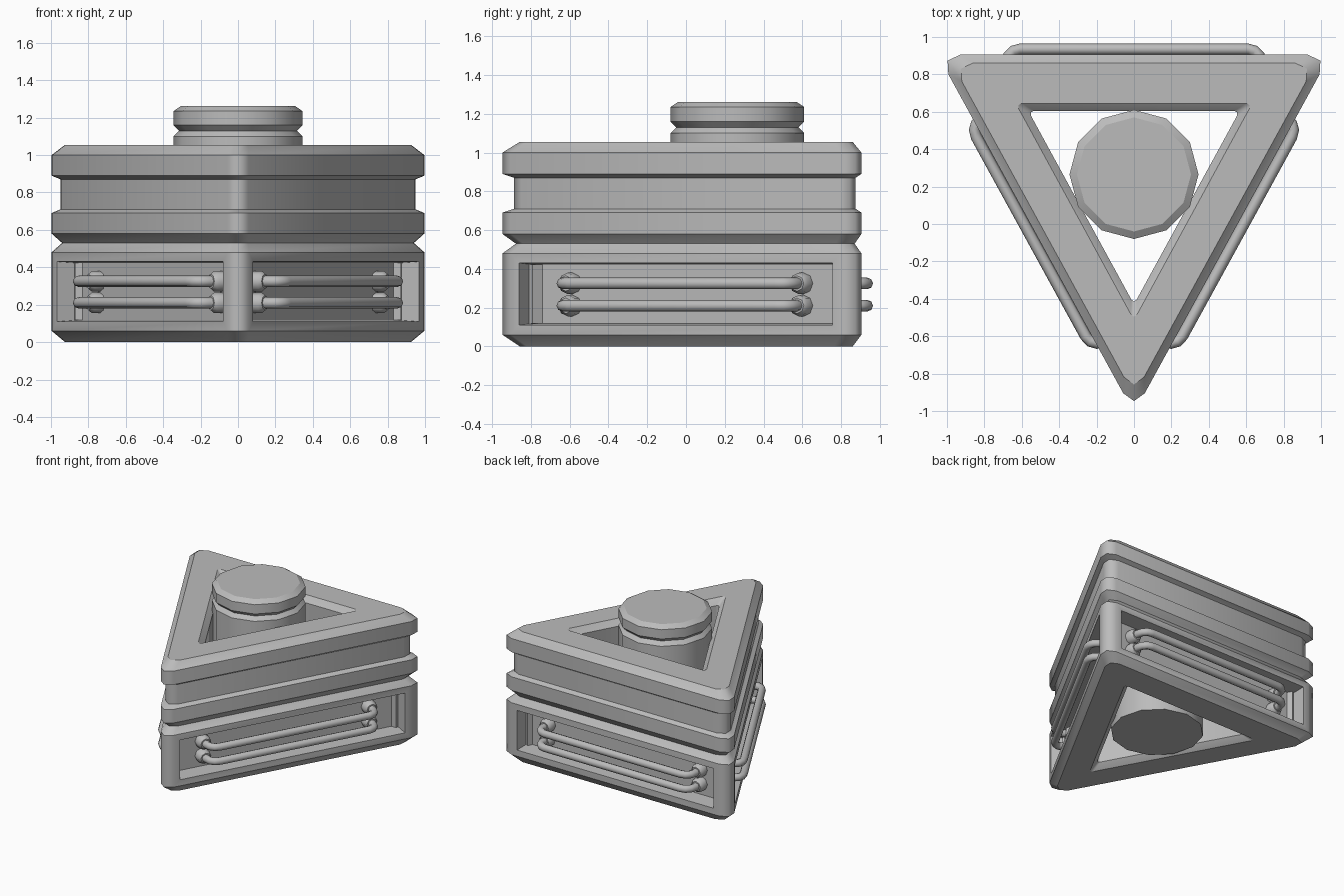
import bpy, bmesh, math
from mathutils import Vector, Matrix

if "Cube" in bpy.data.objects:
    bpy.data.objects.remove(bpy.data.objects["Cube"])

grey = bpy.data.materials.new("plain_grey")
grey.use_nodes = True
GREY = (0.5, 0.5, 0.5, 1)
grey.diffuse_color = GREY
grey.node_tree.nodes["Principled BSDF"].inputs["Base Color"].default_value = GREY


def loft(rows, closed=False):
    """Skin a list of equal-length rings; cap the ends unless the loft is closed."""
    bm = bmesh.new()
    rings = [[bm.verts.new(p) for p in row] for row in rows]
    n = len(rings[0])
    pairs = list(zip(rings, rings[1:]))
    if closed:
        pairs.append((rings[-1], rings[0]))
    else:
        bm.faces.new(rings[0])
        bm.faces.new(rings[-1])
    for a, b in pairs:
        for i in range(n):
            j = (i + 1) % n
            bm.faces.new((a[i], a[j], b[j], b[i]))
    bmesh.ops.recalc_face_normals(bm, faces=bm.faces)
    return bm


def finish(name, bm, matrix=None):
    mesh = bpy.data.meshes.new(name)
    bm.to_mesh(mesh)
    bm.free()
    mesh.materials.append(grey)
    obj = bpy.data.objects.new(name, mesh)
    bpy.context.collection.objects.link(obj)
    if matrix:
        obj.matrix_world = matrix
    return obj


def smooth(obj, degrees):
    bpy.ops.object.select_all(action='DESELECT')
    obj.select_set(True)
    bpy.context.view_layer.objects.active = obj
    bpy.ops.object.shade_smooth_by_angle(angle=math.radians(degrees))


def triangle(half, back, tip, cut):
    """Triangle outline with each corner rounded by three points."""
    corners = [Vector((half, back)), Vector((-half, back)), Vector((0, tip))]
    pts = []
    for i, v in enumerate(corners):
        a = v + (corners[i - 1] - v).normalized() * cut
        b = v + (corners[(i + 1) % 3] - v).normalized() * cut
        pts += [a, 0.4 * v + 0.3 * (a + b), b]
    side = (corners[0] - corners[2]).length
    inradius = half * (back - tip) / (half + side)
    return pts, Vector((0, back - inradius)), inradius


def ring(shape, inset, z):
    pts, centre, inradius = shape
    return [(*(centre + (p - centre) * (1 - inset / inradius)), z) for p in pts]


# Triangular housing: outer wall profile going up, then the hole going down
BACK, TIP, HALF = 0.905, -1.01, 1.05
outer = triangle(HALF, BACK, TIP, 0.12)
hole = triangle(0.565, 0.605, -0.43, 0.03)
outer_profile = [(0.045, 0), (0, 0.06), (0, 0.48), (0.035, 0.53), (0, 0.58), (0, 0.69),
                 (0.03, 0.71), (0.03, 0.87), (0, 0.89), (0, 1.0), (0.045, 1.055)]
hole_profile = [(-0.04, 1.055), (0, 1.01), (0, 0.045), (-0.04, 0)]
bm = loft([ring(outer, d, z) for d, z in outer_profile]
          + [ring(hole, d, z) for d, z in hole_profile], closed=True)
for f in bm.faces:
    f.smooth = True
for e in bm.edges:
    e.smooth = abs(e.verts[0].co.z - e.verts[1].co.z) > 0.001

# Recessed window in each lower side panel
panels = [f for f in bm.faces
          if f.calc_area() > 0.5 and abs(f.calc_center_median().z - 0.27) < 0.02]
bmesh.ops.inset_individual(bm, faces=panels, thickness=0.07)
for f in panels:
    for e in f.edges:
        e.smooth = False
bmesh.ops.inset_individual(bm, faces=panels, thickness=0.012, depth=-0.13)
for f in panels:
    for e in f.edges:
        e.smooth = False
    for v in f.verts:
        for e in v.link_edges:
            e.smooth = False
finish("triangular_housing", bm)


# Central column with a grooved cap
def disc(r, z, n=12):
    return [(r * math.cos(math.tau * i / n), r * math.sin(math.tau * i / n), z) for i in range(n)]


column = [(0.345, 0), (0.345, 1.10), (0.315, 1.13), (0.345, 1.16), (0.345, 1.235), (0.305, 1.262)]
smooth(finish("central_column", loft([disc(r, z) for r, z in column]),
              Matrix.Translation((0, 0.265, 0))), 31)

# Handrails: two bent tubes with collars in each window
REACH, BEND, RADIUS = 0.68, 0.07, 0.03


def tube_ring(s, depth, degrees, radius=RADIUS):
    a = math.radians(degrees)
    u = Vector((-math.sin(a), math.cos(a), 0))
    return [Vector((s, depth, 0)) + radius * (math.cos(t) * u + Vector((0, 0, math.sin(t))))
            for t in (math.tau * i / 8 for i in range(8))]


def rail():
    rows = [tube_ring(-REACH, -0.14, 90)]
    for sign, angles in ((-1, (90, 60, 30, 0)), (1, (0, -30, -60, -90))):
        for deg in angles:
            a = math.radians(deg)
            rows.append(tube_ring(sign * (REACH - BEND) - BEND * math.sin(a),
                                  0.03 - BEND + BEND * math.cos(a), deg))
    rows.append(tube_ring(REACH, -0.14, -90))
    return loft(rows)


def collar(s):
    return loft([tube_ring(s, d, 90, r) for d, r in ((-0.14, 0.055), (-0.08, 0.055), (-0.06, 0.04))])


normal = Vector((BACK - TIP, -HALF)).normalized()
sides = {"back": (Vector((0, BACK)), Vector((0, 1))),
         "left": (Vector((HALF / 2, (BACK + TIP) / 2)), normal),
         "right": (Vector((-HALF / 2, (BACK + TIP) / 2)), Vector((-normal.x, normal.y)))}
for side, (origin, n) in sides.items():
    for level, z in (("lower", 0.21), ("upper", 0.325)):
        frame = Matrix(((n.y, n.x, 0, origin.x), (-n.x, n.y, 0, origin.y), (0, 0, 1, z), (0, 0, 0, 1)))
        smooth(finish(f"{side}_{level}_rail", rail(), frame), 50)
        for end, s in (("start", -REACH), ("end", REACH)):
            smooth(finish(f"{side}_{level}_collar_{end}", collar(s), frame), 46)
